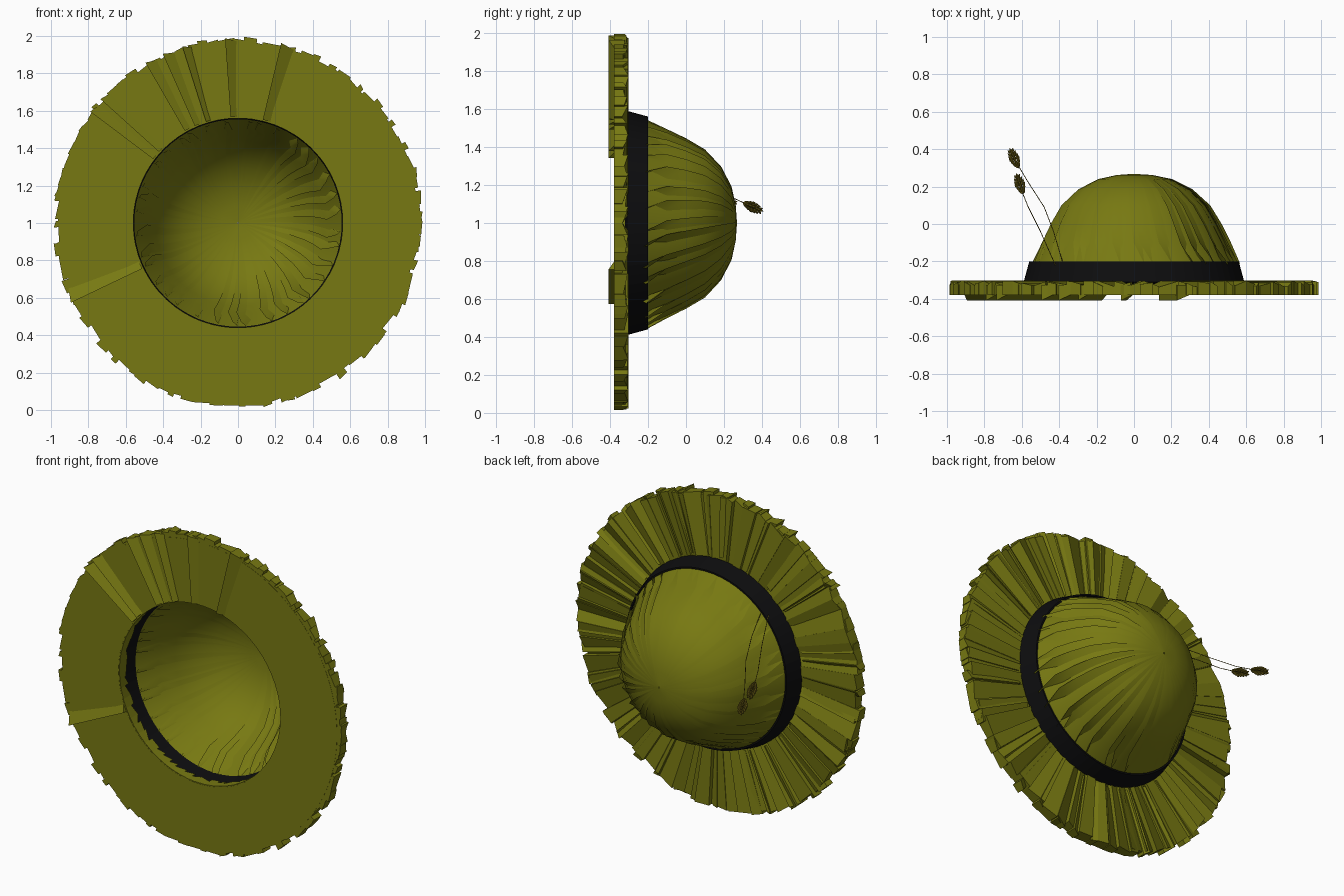
import bpy, bmesh, math, random
from mathutils import Vector

if "Cube" in bpy.data.objects:
    bpy.data.objects.remove(bpy.data.objects["Cube"])

random.seed(7)
TAU = 2 * math.pi


def material(name, rgb):
    m = bpy.data.materials.new(name)
    m.diffuse_color = (*rgb, 1)
    m.use_nodes = True
    m.node_tree.nodes["Principled BSDF"].inputs["Base Color"].default_value = m.diffuse_color
    return m


straw = material("straw", (0.185, 0.19, 0.006))
black = material("ribbon", (0.004, 0.004, 0.0045))
grain = material("grain", (0.12, 0.09, 0.006))


def P(r, a, y):
    """Point at radius r, angle a around the hat axis (along y)."""
    return Vector((r * math.cos(a), y, 1 + r * math.sin(a)))


def finish(bm, name, mat, smooth=None):
    me = bpy.data.meshes.new(name)
    bm.to_mesh(me)
    bm.free()
    ob = bpy.data.objects.new(name, me)
    bpy.context.collection.objects.link(ob)
    me.materials.append(mat)
    if smooth:
        bpy.ops.object.select_all(action='DESELECT')
        ob.select_set(True)
        bpy.context.view_layer.objects.active = ob
        bpy.ops.object.shade_smooth_by_angle(angle=math.radians(smooth))
    return ob


def lathe(bm, prof, n, closed=False):
    rings = [[bm.verts.new(P(r, TAU * i / n, y)) for i in range(n)] for r, y in prof]
    pairs = list(zip(rings, rings[1:] + rings[:1])) if closed else list(zip(rings, rings[1:]))
    for A, B in pairs:
        for i in range(n):
            j = (i + 1) % n
            bm.faces.new((A[i], A[j], B[j], B[i]))


def plank(bm, a0, a1, r0, r1, front, back, skew=0):
    """Wedge of straw; front and back are (y at a0, y at a1), skew cuts the end at a slant."""
    v = []
    for r, s in ((r0, 0), (r1, skew)):
        for f in (front, back):
            v += [bm.verts.new(P(r - s, a0, f[0])), bm.verts.new(P(r + s, a1, f[1]))]
    for f in ((0, 1, 5, 4), (2, 6, 7, 3), (0, 2, 3, 1), (4, 5, 7, 6), (0, 4, 6, 2), (1, 3, 7, 5)):
        bm.faces.new([v[i] for i in f])


# Brim: flat disc, with tilted radial planks laid over its back
bm = bmesh.new()
lathe(bm, [(0.565, -0.38), (0.955, -0.38), (0.955, -0.345), (0.565, -0.345)], 96, True)
a = 0
while a < TAU - 0.03:
    w = min(random.uniform(0.07, 0.13), TAU - a)
    lo, hi = random.uniform(-0.338, -0.318), random.uniform(-0.308, -0.302)
    back = random.choice(((lo, hi), (hi, lo), (hi, hi), (lo, hi)))
    plank(bm, a, a + w, 0.56, random.uniform(0.96, 0.985), (-0.379, -0.379), back,
          random.uniform(-0.008, 0.008))
    a += w
# Straws lifted on the front
for deg, w in ((203, 5), (141, 4), (136, 4), (118, 4), (112, 4), (106, 3), (92, 4), (74, 5)):
    a = math.radians(deg)
    w = math.radians(w) / 2
    plank(bm, a - w, a + w, 0.568, 0.98, (-0.375, -0.408), (-0.325, -0.325), 0.01)
# Teeth at the outer rim
for i in range(44):
    a = TAU * (i + random.uniform(-0.3, 0.3)) / 44
    lo, hi = random.uniform(-0.335, -0.32), random.uniform(-0.315, -0.302)
    plank(bm, a, a + random.uniform(0.03, 0.075), 0.6, random.uniform(0.978, 0.997),
          (-0.379, -0.379), random.choice(((lo, hi), (hi, lo))), random.uniform(-0.006, 0.006))
bmesh.ops.recalc_face_normals(bm, faces=bm.faces)
finish(bm, "brim", straw)

# Ribbon around the foot of the crown
bm = bmesh.new()
lathe(bm, [(0.57, -0.32), (0.59, -0.31), (0.56, -0.20), (0.55, -0.20)], 64, True)
bmesh.ops.recalc_face_normals(bm, faces=bm.faces)
finish(bm, "hat_band", black)

# Crown: thin dome
prof = [(0.556, -0.23), (0.49, -0.1), (0.443, 0.0), (0.385, 0.1), (0.295, 0.185),
        (0.19, 0.24), (0.09, 0.262), (0.004, 0.268)]
bm = bmesh.new()
lathe(bm, prof, 64)
bmesh.ops.recalc_face_normals(bm, faces=bm.faces)
finish(bm, "crown", straw, 40)

# Overlapping straw leaves, rougher on the right and lower sides
bm = bmesh.new()
n = 36
for i in range(n):
    a0 = TAU * (i + random.uniform(-0.3, 0.3)) / n
    w = TAU / n * random.uniform(1.0, 1.4)
    rough = 0.15 + 0.85 * max(0, math.cos(a0 + 0.5)) ** 0.6
    lift = rough * random.uniform(0.015, 0.045)
    rows = []
    for k, (r, y) in enumerate(prof):
        t = k / (len(prof) - 1)
        fade = (1 - t) ** 0.8
        tw = 0.2 * t
        # the leaf foot narrows to a slanted point
        e, drop = (0.38 * w, 0.02) if k == 0 else (0, 0)
        r -= 0.012 if k == 0 else 0
        rows.append([bm.verts.new(P(r - lift * 0.8 * fade, a0 + tw + e, y + drop)),
                     bm.verts.new(P(r + 0.002, a0 + tw + w * 0.55, y - drop)),
                     bm.verts.new(P(r + lift * fade, a0 + tw + w - e, y + drop))])
    for A, B in zip(rows, rows[1:]):
        for j in range(2):
            bm.faces.new((A[j], B[j], B[j + 1], A[j + 1]))
finish(bm, "crown_leaves", straw, 40)


# Two wheat ears tucked into the band
def stem(name, pts):
    cu = bpy.data.curves.new(name, 'CURVE')
    cu.dimensions = '3D'
    cu.bevel_depth = 0.002
    cu.bevel_resolution = 0
    sp = cu.splines.new('POLY')
    sp.points.add(len(pts) - 1)
    for q, p in zip(sp.points, pts):
        q.co = (*p, 1)
    cu.materials.append(grain)
    bpy.context.collection.objects.link(bpy.data.objects.new(name, cu))


def ear(name, base, tip):
    base, tip = Vector(base), Vector(tip)
    d = (tip - base).normalized()
    s = d.cross(Vector((0, 0, 1))).normalized()
    u = s.cross(d)
    bm = bmesh.new()
    for k in range(6):
        c = base.lerp(tip, 0.08 + 0.13 * k)
        for q in range(4):
            o = s * math.cos(q * TAU / 4) + u * math.sin(q * TAU / 4)
            g = (d + o * 0.55).normalized()
            m = c + o * (0.008, 0.014, 0.018, 0.016, 0.012, 0.006)[k]
            rot = g.to_track_quat('Z', 'Y').to_matrix().to_4x4()
            ret = bmesh.ops.create_icosphere(bm, subdivisions=1, radius=1)
            for v in ret['verts']:
                p = Vector((v.co.x * 0.008, v.co.y * 0.008, v.co.z * 0.021))
                v.co = rot @ p + m
    finish(bm, name, grain)


stem("wheat_stem_long", [(-0.38, -0.21, 1.40), (-0.43, -0.04, 1.32), (-0.48, 0.09, 1.23),
                         (-0.57, 0.23, 1.14), (-0.635, 0.34, 1.09)])
ear("wheat_ear_long", (-0.62, 0.305, 1.105), (-0.668, 0.415, 1.055))
stem("wheat_stem_short", [(-0.42, -0.22, 1.38), (-0.50, -0.04, 1.28), (-0.565, 0.09, 1.19),
                          (-0.61, 0.2, 1.13)])
ear("wheat_ear_short", (-0.594, 0.165, 1.15), (-0.632, 0.28, 1.09))
